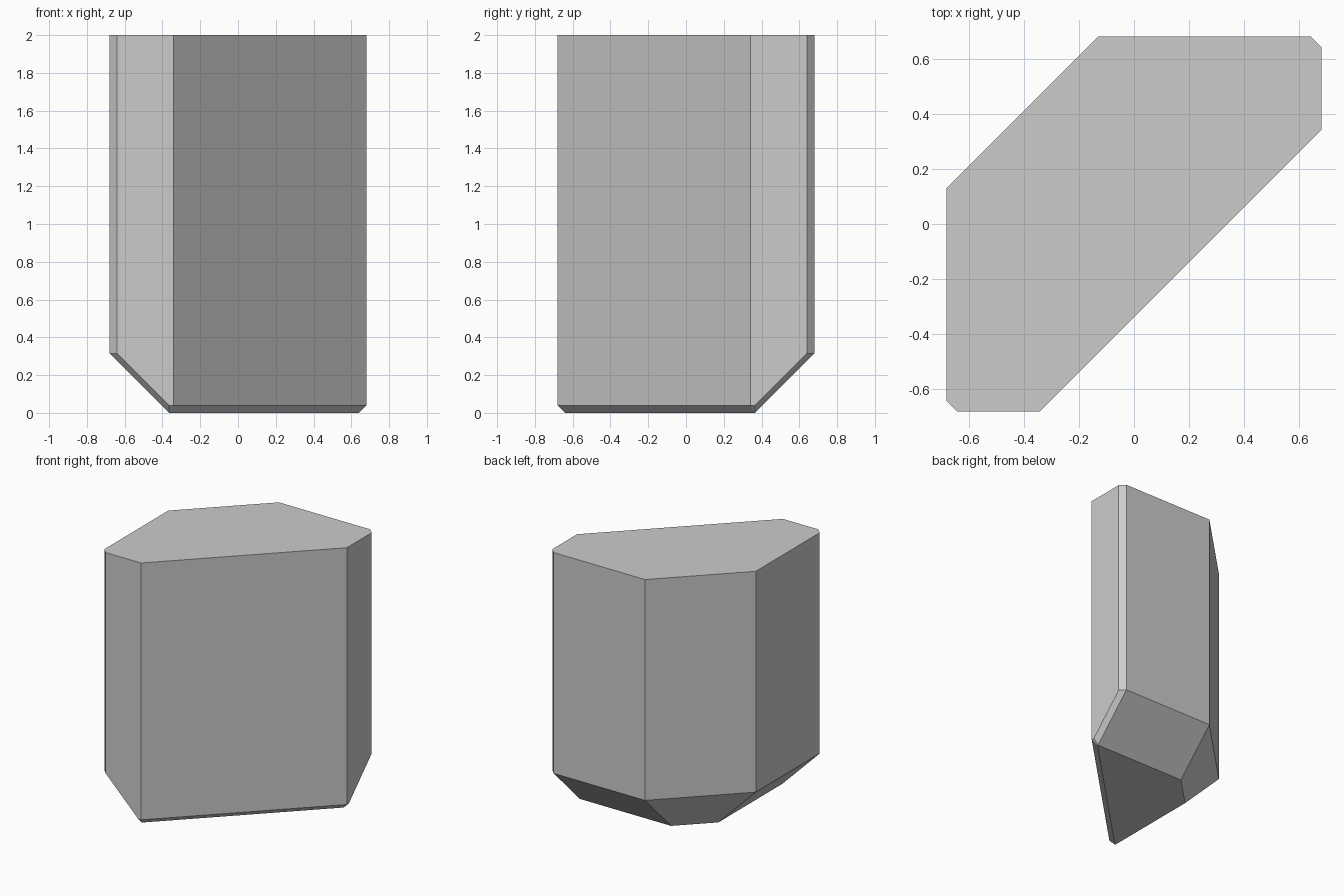
import bpy, bmesh
from mathutils import Matrix, Vector

if "Cube" in bpy.data.objects:
    bpy.data.objects.remove(bpy.data.objects["Cube"])

bm = bmesh.new()

# Square block, 1.36 x 1.36 x 2, standing on the ground
bmesh.ops.create_cube(bm, size=1, matrix=Matrix.Translation((0, 0, 1)) @ Matrix.Diagonal((1.36, 1.36, 2, 1)))


def slice_off(normal, limit):
    """Keep the side where dot(normal, point) <= limit and cap the cut."""
    n = Vector(normal)
    bmesh.ops.bisect_plane(bm, geom=bm.verts[:] + bm.edges[:] + bm.faces[:], dist=1e-5,
                           plane_co=n * (limit / n.length_squared), plane_no=n, clear_outer=True)
    bmesh.ops.holes_fill(bm, edges=[e for e in bm.edges if e.is_boundary], sides=0)


# Large upright diagonal faces
slice_off((1, -1, 0), 0.338)
slice_off((-1, 1, 0), 0.81)

# Slopes under the two diagonal faces
slice_off((1, -1, -2 ** 0.5), 0.281)
slice_off((-1, 1, -1), 0.495)

# Cuts mirrored across the diagonal: upright corner, wide slope, its corner strip, thin lower edge
for (x, y, z), limit in [((1, 1, 0), 1.321), ((0, 1, -1), 0.365),
                         ((1, 1, -1), 1.006), ((1, 0, -1), 0.64)]:
    slice_off((x, y, z), limit)
    slice_off((-y, -x, z), limit)

bmesh.ops.recalc_face_normals(bm, faces=bm.faces[:])
mesh = bpy.data.meshes.new("chamfered_block")
bm.to_mesh(mesh)
bm.free()
bpy.context.collection.objects.link(bpy.data.objects.new("chamfered_block", mesh))
